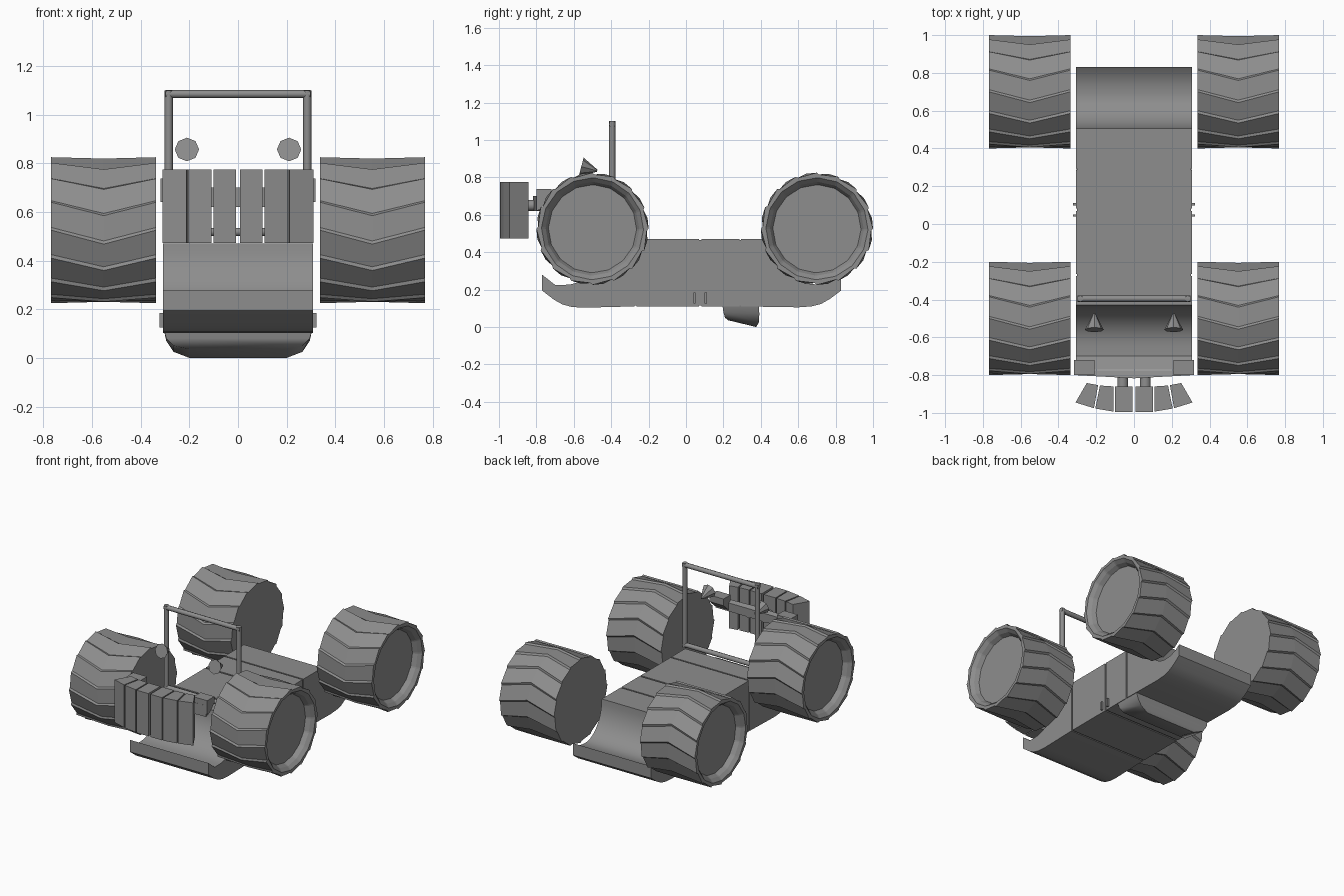
import bpy, bmesh, math
from mathutils import Vector

cube = bpy.data.objects.get("Cube")
if cube:
    bpy.data.objects.remove(cube, do_unlink=True)

grey = bpy.data.materials.new("plain grey")
grey.use_nodes = True
COLOUR = (0.27, 0.27, 0.27, 1)
grey.diffuse_color = COLOUR
grey.node_tree.nodes["Principled BSDF"].inputs["Base Color"].default_value = COLOUR


def finish(name, bm, smooth=None):
    bmesh.ops.recalc_face_normals(bm, faces=bm.faces)
    mesh = bpy.data.meshes.new(name)
    bm.to_mesh(mesh)
    bm.free()
    mesh.materials.append(grey)
    obj = bpy.data.objects.new(name, mesh)
    bpy.context.collection.objects.link(obj)
    if smooth:
        bpy.ops.object.select_all(action="DESELECT")
        obj.select_set(True)
        bpy.context.view_layer.objects.active = obj
        bpy.ops.object.shade_smooth_by_angle(angle=math.radians(smooth))
    return obj


def loft(name, rings, smooth=None):
    """Join closed rings of equal length and cap both ends."""
    bm = bmesh.new()
    loops = [[bm.verts.new(p) for p in ring] for ring in rings]
    n = len(loops[0])
    for a, b in zip(loops, loops[1:]):
        for i in range(n):
            j = (i + 1) % n
            bm.faces.new((a[i], a[j], b[j], b[i]))
    bm.faces.new(loops[0])
    bm.faces.new(loops[-1])
    return finish(name, bm, smooth)


def side_prism(name, profile, x0, x1, smooth=None):
    return loft(name, [[(x, y, z) for y, z in profile] for x in (x0, x1)], smooth)


def box(name, x0, x1, y0, y1, z0, z1):
    return side_prism(name, [(y0, z0), (y1, z0), (y1, z1), (y0, z1)], x0, x1)


def tube(name, p, q, r0, r1=None, sides=8, smooth=50):
    p, q = Vector(p), Vector(q)
    bm = bmesh.new()
    axis = q - p
    turn = axis.to_track_quat("Z", "Y").to_matrix().to_4x4()
    turn.translation = (p + q) / 2
    bmesh.ops.create_cone(bm, cap_ends=True, segments=sides, radius1=r0,
                          radius2=r0 if r1 is None else r1,
                          depth=axis.length, matrix=turn)
    return finish(name, bm, smooth)


# Wheels: chevron slats around, recessed dish on the outer side
def wheel(name, side, cy, cz=0.525, teeth=16):
    step = math.tau / teeth

    def ring(x, twist=0, radius=None):
        pts = []
        for k in range(teeth * 2):
            a = (k // 2) * step + (k % 2) * step * 0.9 + math.radians(twist)
            r = radius or (0.29 if k % 2 else 0.3)
            pts.append((side * x, cy - r * math.sin(a), cz + r * math.cos(a)))
        return pts

    loft(name, [ring(0.337), ring(0.552, 11), ring(0.768),
                ring(0.768, 0, 0.272), ring(0.745, 0, 0.25),
                ring(0.715, 0, 0.235)])


for end, cy in (("front", -0.5), ("rear", 0.7)):
    for label, side in (("left", 1), ("right", -1)):
        wheel(f"{end}_{label}_wheel", side, cy)


# Body: two scooped ends and two plain middle sections
W = 0.308


def scoop(y_top, z_top, y_low, z_low, steps=10):
    """Quarter ellipse falling from the deck to the low floor."""
    return [(y_top + (y_low - y_top) * (1 - math.cos(t)),
             z_top + (z_low - z_top) * math.sin(t))
            for t in (math.pi / 2 * i / steps for i in range(steps + 1))]


front = [(-0.275, 0.11), (-0.275, 0.47)] + scoop(-0.43, 0.47, -0.65, 0.225)
front += [(-0.70, 0.225), (-0.77, 0.28), (-0.77, 0.195), (-0.705, 0.145),
          (-0.66, 0.12), (-0.61, 0.107), (-0.55, 0.103)]
rear = [(0.295, 0.11), (0.295, 0.47)] + scoop(0.505, 0.47, 0.69, 0.228)
rear += [(0.74, 0.233), (0.79, 0.25), (0.83, 0.28), (0.83, 0.195),
         (0.77, 0.15), (0.72, 0.122), (0.67, 0.11), (0.6, 0.105)]
side_prism("front_body", front, -W, W, 30)
side_prism("rear_body", rear, -W, W, 30)
box("middle_body_front", -W, W, -0.265, 0.07, 0.11, 0.47)
box("middle_body_rear", -W, W, 0.082, 0.285, 0.11, 0.47)
box("body_core", -W + 0.006, W - 0.006, -0.3, 0.32, 0.116, 0.464)

# Belly tank
def tank_ring(x, y0, y1, z0, z1):
    return [(-x, y0, z0), (x, y0, z0), (x, y1, z1), (-x, y1, z1)]


loft("belly_tank", [tank_ring(0.305, 0.195, 0.39, 0.115, 0.115),
                    tank_ring(0.295, 0.2, 0.392, 0.08, 0.07),
                    tank_ring(0.265, 0.208, 0.39, 0.05, 0.025),
                    tank_ring(0.2, 0.225, 0.375, 0.036, 0.0)], 50)

# Windscreen frame
for side in (-1, 1):
    tube("windscreen_post", (side * 0.285, -0.395, 0.5),
         (side * 0.285, -0.395, 1.1), 0.017)
for z in (0.518, 1.085):
    tube("windscreen_rail", (-0.298, -0.395, z), (0.298, -0.395, z), 0.017)

# Front guard slats, a mirrored fan: back edges then front edges
slats = [[(0.008, -0.86), (0.1, -0.86), (0.1, -0.995), (0.008, -0.995)],
         [(0.108, -0.86), (0.18, -0.855), (0.205, -0.977), (0.108, -0.993)],
         [(0.19, -0.853), (0.25, -0.842), (0.31, -0.945), (0.212, -0.975)]]
for side in (-1, 1):
    for plan in slats:
        loft("guard_slat", [[(side * x, y, z) for x, y in plan]
                            for z in (0.472, 0.775)])

# Bowed cross bar with end brackets and guard mounts
loft("cross_bar", [[(x, y - bow, 0.62), (x, y - bow, 0.70),
                    (x, -0.775, 0.69), (x, -0.775, 0.63)]
                   for x, y, bow in ((-0.31, -0.8, 0), (0, -0.8, 0.017),
                                     (0.31, -0.8, 0))])
for side in (-1, 1):
    side_prism("bar_bracket", [(-0.8, 0.64), (-0.775, 0.64), (-0.72, 0.69),
                               (-0.72, 0.737), (-0.8, 0.737)],
               side * 0.21, side * 0.318)
    tube("guard_mount", (side * 0.06, -0.78, 0.65), (side * 0.06, -0.865, 0.65),
         0.03, sides=10)

# Lamps and side hooks
for side in (-1, 1):
    tube("lamp", (side * 0.21, -0.56, 0.857), (side * 0.21, -0.475, 0.835),
         0.05, 0.006, smooth=None)
    for y in (0.045, 0.105):
        box("side_hook", side * 0.3, side * 0.322, y - 0.006, y + 0.006, 0.125, 0.185)
